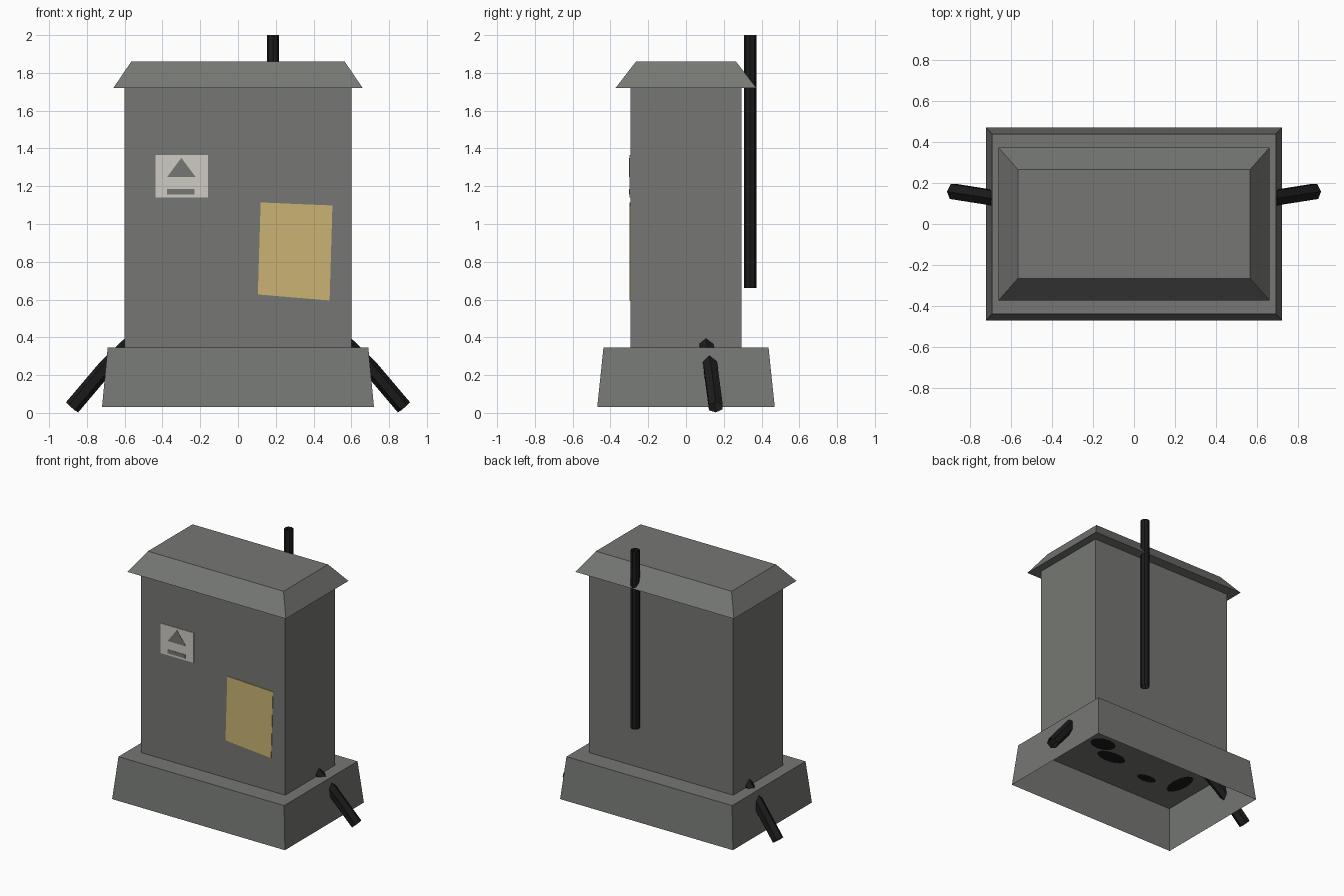
import bpy, bmesh, math
from mathutils import Vector

if "Cube" in bpy.data.objects:
    bpy.data.objects.remove(bpy.data.objects["Cube"])


def material(name, rgb):
    m = bpy.data.materials.new(name)
    m.diffuse_color = (*rgb, 1)
    m.use_nodes = True
    m.node_tree.nodes["Principled BSDF"].inputs["Base Color"].default_value = m.diffuse_color
    return m


GREY = material("painted grey metal", (0.18, 0.187, 0.174))
BLACK = material("black rubber", (0.011, 0.011, 0.011))
PAPER = material("yellowed paper", (0.59, 0.45, 0.17))
WHITE = material("sign white", (0.62, 0.59, 0.54))


def make(name, verts, faces, mat):
    me = bpy.data.meshes.new(name)
    me.from_pydata([tuple(v) for v in verts], [], faces)
    bm = bmesh.new()
    bm.from_mesh(me)
    bmesh.ops.recalc_face_normals(bm, faces=bm.faces)
    bm.to_mesh(me)
    bm.free()
    me.materials.append(mat)
    ob = bpy.data.objects.new(name, me)
    bpy.context.collection.objects.link(ob)
    return ob


def frustum(name, low, high, mat, bottom=True):
    """Tapered box; low and high are (half x, half y, z)."""
    verts = [(sx * hx, sy * hy, z) for hx, hy, z in (low, high)
             for sx, sy in ((-1, -1), (1, -1), (1, 1), (-1, 1))]
    faces = [(i, (i + 1) % 4, (i + 1) % 4 + 4, i + 4) for i in range(4)] + [(4, 5, 6, 7)]
    if bottom:
        faces.append((3, 2, 1, 0))
    return make(name, verts, faces, mat)


def plate(name, outline, y, mat, thick=0.004):
    """Thin plate on the front, outline in x and z, its back at y."""
    n = len(outline)
    verts = [(x, y - t, z) for t in (0, thick) for x, z in outline]
    faces = [tuple(range(n)), tuple(range(n, 2 * n))]
    faces += [(i, (i + 1) % n, (i + 1) % n + n, i + n) for i in range(n)]
    return make(name, verts, faces, mat)


def tube(name, path, radius, sides, mat):
    """Open-ended faceted tube along a path."""
    pts = [Vector(p) for p in path]
    verts, faces = [], []
    for i, p in enumerate(pts):
        d = (pts[min(i + 1, len(pts) - 1)] - pts[max(i - 1, 0)]).normalized()
        u = d.cross(Vector((0, 1, 0))).normalized()
        v = d.cross(u)
        for k in range(sides):
            a = math.tau * k / sides
            verts.append(p + radius * (math.cos(a) * u + math.sin(a) * v))
    for i in range(len(pts) - 1):
        for k in range(sides):
            a, b = i * sides + k, i * sides + (k + 1) % sides
            faces.append((a, b, b + sides, a + sides))
    return make(name, verts, faces, mat)


# Cabinet: hollow plinth open underneath, plain body, sloped roof
frustum("plinth", (0.72, 0.47, 0.03), (0.69, 0.437, 0.345), GREY, bottom=False)
frustum("cabinet_body", (0.6, 0.295, 0.345), (0.6, 0.295, 1.72), GREY, bottom=False)
frustum("roof", (0.66, 0.373, 1.72), (0.565, 0.265, 1.86), GREY)

# Warning sign with triangle and bar
plate("warning_sign", [(-0.437, 1.14), (-0.16, 1.14), (-0.16, 1.365), (-0.437, 1.365)],
      -0.295, WHITE)
plate("sign_triangle", [(-0.376, 1.248), (-0.224, 1.248), (-0.3, 1.35)], -0.299, GREY, 0.002)
plate("sign_bar", [(-0.375, 1.155), (-0.23, 1.155), (-0.23, 1.184), (-0.375, 1.184)],
      -0.299, GREY, 0.002)

# Crooked paper notice
plate("paper_notice", [(0.105, 0.627), (0.485, 0.595), (0.5, 1.098), (0.12, 1.114)],
      -0.295, PAPER)

# Vertical pipe on the back
tube("back_pipe", [(0.185, 0.34, 0.66), (0.185, 0.34, 2.0)], 0.032, 8, BLACK)

# Cables leaving through the plinth on both sides
for side, s in (("left", -1), ("right", 1)):
    tube(side + "_cable", [(s * 0.878, 0.158, 0.03), (s * 0.70, 0.13, 0.24),
                           (s * 0.57, 0.105, 0.365), (s * 0.48, 0.09, 0.42)], 0.042, 6, BLACK)

# Dark patches on the ceiling inside the plinth
for i, (x, y, rx, ry) in enumerate([(0.25, -0.04, 0.1, 0.07), (0.09, -0.14, 0.12, 0.06),
                                    (-0.29, -0.21, 0.08, 0.04), (-0.52, -0.12, 0.06, 0.13)]):
    ring = [(x + rx * math.cos(math.tau * k / 12), y + ry * math.sin(math.tau * k / 12),
             0.342 - 0.0005 * i) for k in range(12)]
    make("ceiling_patch_%d" % (i + 1), ring, [tuple(reversed(range(12)))], BLACK)
